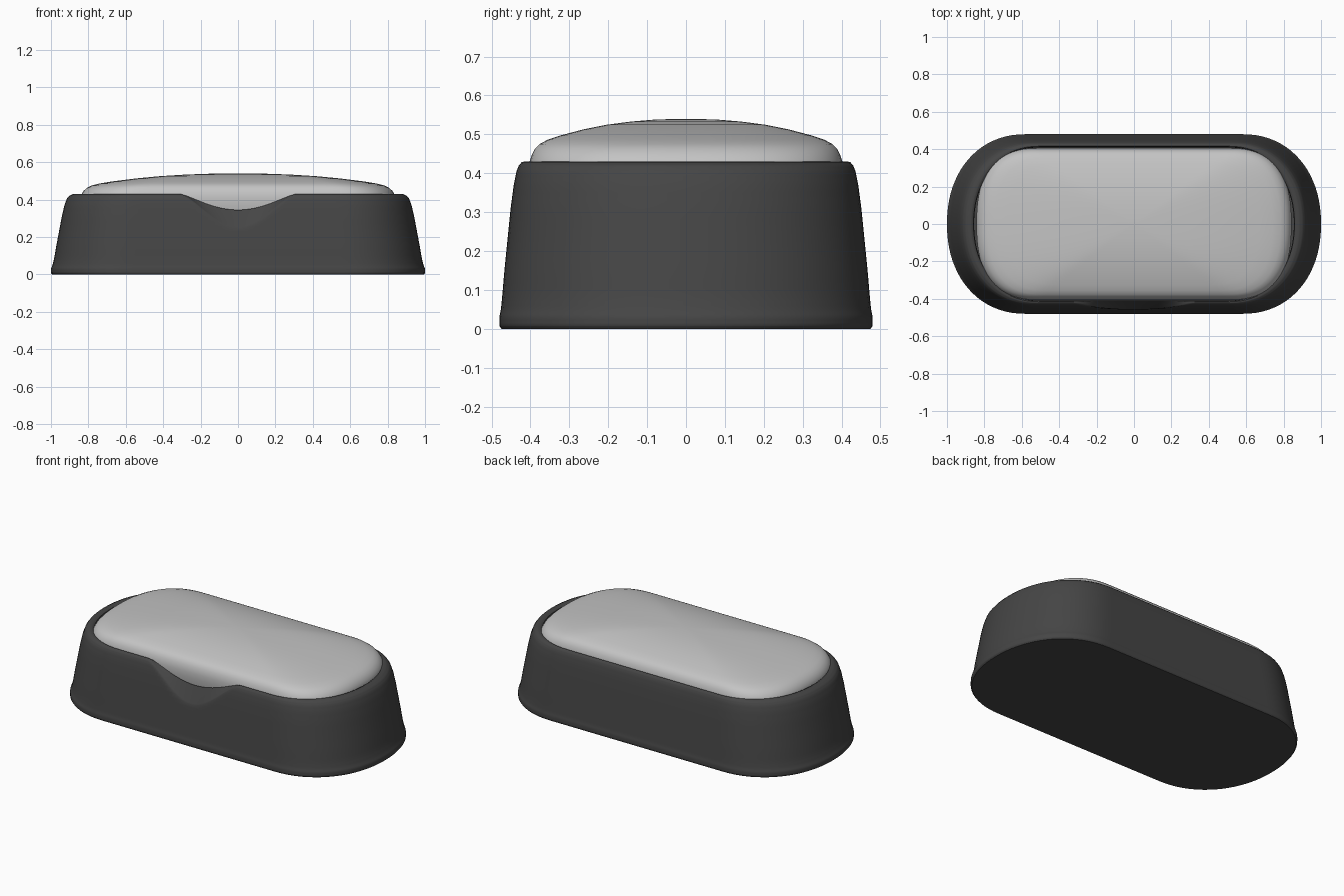
import bpy, bmesh, math

if "Cube" in bpy.data.objects:
    bpy.data.objects.remove(bpy.data.objects["Cube"])


def material(name, v):
    m = bpy.data.materials.new(name)
    m.diffuse_color = (v, v, v, 1)
    m.use_nodes = True
    m.node_tree.nodes["Principled BSDF"].inputs["Base Color"].default_value = m.diffuse_color
    return m


def outline(hx, hy, rx, power, straight=60, corner=20):
    """Closed pill outline: straight long sides and superelliptic ends."""
    cx, e = hx - rx, 2 / power
    pts = [(-cx + 2 * cx * i / straight, -hy) for i in range(straight)]
    for i in range(2 * corner):
        a = -math.pi / 2 + math.pi * i / (2 * corner)
        c, s = max(math.cos(a), 0.0), math.sin(a)
        pts.append((cx + rx * c ** e, hy * math.copysign(abs(s) ** e, s)))
    return pts + [(-x, -y) for x, y in pts]


def loft(name, rings, mat):
    """Skin a stack of equal-length rings and cap both ends."""
    bm = bmesh.new()
    loops = [[bm.verts.new(p) for p in r] for r in rings]
    for a, b in zip(loops, loops[1:]):
        n = len(a)
        for i in range(n):
            j = (i + 1) % n
            bm.faces.new((a[i], a[j], b[j], b[i]))
    bm.faces.new(loops[0][::-1])
    bm.faces.new(loops[-1])
    bmesh.ops.recalc_face_normals(bm, faces=bm.faces)
    me = bpy.data.meshes.new(name)
    bm.to_mesh(me)
    bm.free()
    ob = bpy.data.objects.new(name, me)
    bpy.context.collection.objects.link(ob)
    me.materials.append(mat)
    bpy.ops.object.select_all(action='DESELECT')
    ob.select_set(True)
    bpy.context.view_layer.objects.active = ob
    bpy.ops.object.shade_smooth_by_angle(angle=math.radians(40))
    return ob


def refine(profile, n):
    """Subdivide a profile linearly."""
    out = []
    for p, q in zip(profile, profile[1:]):
        out += [tuple(a + (b - a) * k / n for a, b in zip(p, q)) for k in range(n)]
    return out + [profile[-1]]


def scoop(x, y, z):
    """Lower the front rim into a sloping finger notch."""
    t = abs(x) / 0.31
    if y > 0 or t >= 1:
        return (x, y, z)
    f = (1 - t * t) ** 1.4
    return (x, y, min(z, 0.43 - f * (0.085 + 2.1 * max(0, -y - 0.41))))


dark = material("dark_grey", 0.06)
light = material("light_grey", 0.55)

# Base shell: half length, half width, height, from foot lip over the rim to the recess
wall = [(0.994, 0.475, 0), (1.0, 0.48, 0.008), (1.0, 0.48, 0.03), (0.992, 0.476, 0.05),
        (0.984, 0.473, 0.08), (0.972, 0.467, 0.15), (0.957, 0.459, 0.23),
        (0.942, 0.451, 0.31), (0.928, 0.443, 0.37), (0.915, 0.436, 0.405),
        (0.903, 0.43, 0.42), (0.885, 0.422, 0.429), (0.87, 0.416, 0.43),
        (0.858, 0.411, 0.424), (0.855, 0.41, 0.40), (0.855, 0.41, 0.30)]
loft("base_shell", [[scoop(x, y, z) for x, y in outline(hx, hy, 0.42 * hx, 2.15)]
                    for hx, hy, z in refine(wall, 3)], dark)

# Domed lid sitting in the recess: scale, height
dome = [(0.96, 0.30), (0.985, 0.34), (0.998, 0.38), (1.0, 0.41), (0.993, 0.43),
        (0.98, 0.447), (0.96, 0.463), (0.93, 0.475), (0.88, 0.486), (0.8, 0.497),
        (0.65, 0.513), (0.5, 0.525), (0.35, 0.533), (0.2, 0.538), (0.04, 0.54)]
loft("domed_lid", [[(x, y, z) for x, y in outline(0.842 * t, 0.405 * t, 0.32 * t, 2.5)]
                   for t, z in dome], light)
